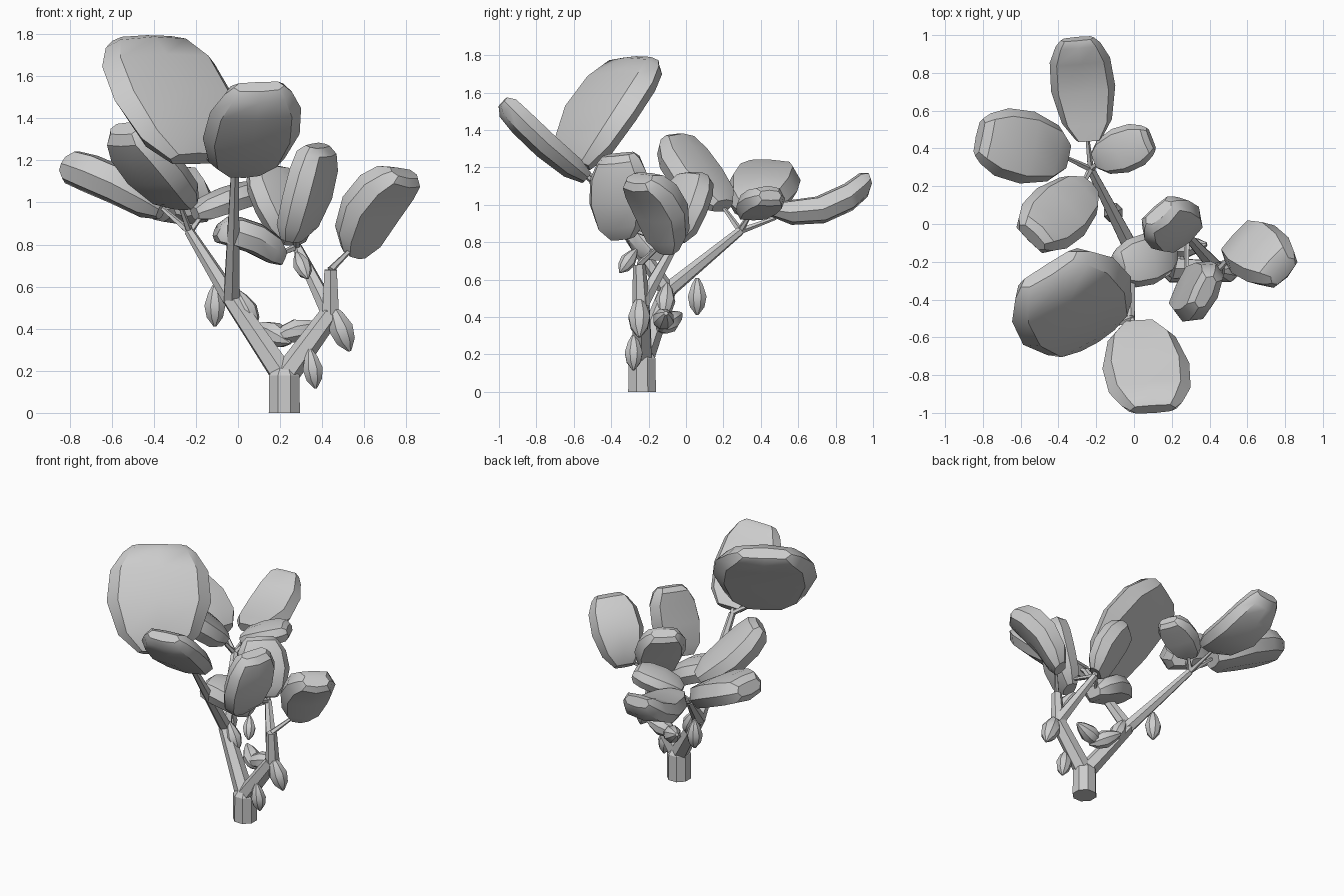
import bpy, bmesh
from math import sin, cos, pi
from mathutils import Vector as V

if "Cube" in bpy.data.objects:
    bpy.data.objects.remove(bpy.data.objects["Cube"])


def skin_rings(name, rings, angle=0.5):
    """Bridge equal-length rings into a closed, angle-smoothed object."""
    bm = bmesh.new()
    vs = [[bm.verts.new(p) for p in r] for r in rings]
    n = len(vs[0])
    for a, b in zip(vs, vs[1:]):
        for i in range(n):
            bm.faces.new((a[i], a[(i + 1) % n], b[(i + 1) % n], b[i]))
    bm.faces.new(vs[0][::-1])
    bm.faces.new(vs[-1])
    bmesh.ops.recalc_face_normals(bm, faces=bm.faces)
    me = bpy.data.meshes.new(name)
    bm.to_mesh(me)
    bm.free()
    ob = bpy.data.objects.new(name, me)
    bpy.context.collection.objects.link(ob)
    bpy.ops.object.select_all(action='DESELECT')
    ob.select_set(True)
    bpy.context.view_layer.objects.active = ob
    bpy.ops.object.shade_smooth_by_angle(angle=angle)
    return ob


def lathe(name, a, b, profile, sides):
    """Round body from a to b; profile holds (fraction along, radius)."""
    a, b = V(a), V(b)
    q = (b - a).to_track_quat('Z', 'Y')
    rings = []
    for t, r in profile:
        c = a.lerp(b, t)
        rings.append([c + q @ V((r * cos(2 * pi * (i + .5) / sides), r * sin(2 * pi * (i + .5) / sides), 0))
                      for i in range(sides)])
    return skin_rings(name, rings)


def leaf(i, base, tip, side, thick, bend):
    """Thick leaf pad along a bent spine."""
    base, tip, side = V(base), V(tip), V(side)
    nrm = side.cross(tip - base).normalized()
    section = [(-1, 0), (-.78, .46), (0, .6), (.78, .46), (1, 0), (.78, -.5), (0, -.55), (-.78, -.5)]
    rows = [(-.02, .4, .5), (.14, .78, .9), (.45, 1, 1), (.75, .94, 1), (.93, .7, .9), (1, .52, .45)]
    rings = []
    for t, w, h in rows:
        c = base.lerp(tip, t) + nrm * bend * 4 * t * (1 - t)
        rings.append([c + side * (.5 * w * x) + nrm * (thick * h * y) for x, y in section])
    skin_rings(f"leaf_{i}", rings, 0.6)


# Trunk and limbs
root, fork_r = (.22, -.235, .17), (.44, -.24, .47)
fork_l, back, front = (-.03, -.1, .54), (-.23, .29, .86), (-.015, -.5, 1.13)
top_r, in_r = (.44, -.25, .68), (.28, -.06, .79)
lathe("trunk", (.22, -.235, 0), (.22, -.235, .21), [(0, .08), (.85, .078), (1, .055)], 8)
limbs = [(root, fork_l, .062, .046), (root, fork_r, .062, .05),
         (fork_l, back, .044, .024), (fork_l, front, .044, .022),
         (fork_r, top_r, .046, .034), (fork_r, in_r, .045, .024)]
for i, (a, b, r0, r1) in enumerate(limbs):
    lathe(f"limb_{i}", a, b, [(0, r0), (1, r1)], 6)

# Twigs reaching the leaves
twigs = [(back, (-.38, .36, .99)), (back, (-.25, .48, .93)), (back, (-.17, .34, .94)),
         (back, (-.28, .19, 1.0)), (front, (-.2, -.57, 1.25)), (front, (.01, -.57, 1.18)),
         (top_r, (.55, -.13, .79)), (in_r, (.28, -.3, .87)), (in_r, (.27, -.05, .88)),
         (in_r, (.19, -.15, .75))]
for i, (a, b) in enumerate(twigs):
    lathe(f"twig_{i}", a, b, [(0, .018), (1, .01)], 5)

# Leaves: base, tip, width vector, thickness, bend
leaves = [
    ((-.21, -.59, 1.22), (-.45, -.24, 1.77), (.57, .36, .01), .15, .04),
    ((.03, -.54, 1.15), (.1, -.98, 1.55), (.46, .03, .02), .12, .02),
    ((-.24, .46, .97), (-.3, .98, 1.14), (-.34, -.03, 0), .13, .075),
    ((-.37, .36, .97), (-.82, .46, 1.18), (-.08, -.38, .02), .16, -.02),
    ((-.2, .34, .95), (.09, .45, 1.05), (.09, -.23, 0), .11, .01),
    ((-.25, .19, 1.0), (-.54, -.07, 1.35), (-.25, .25, 0), .15, -.02),
    ((.55, -.09, .77), (.79, -.25, 1.14), (.23, .25, -.03), .16, -.05),
    ((.26, -.34, .83), (.38, -.36, 1.27), (.15, .32, .03), .14, .02),
    ((.27, -.06, .82), (.13, .06, 1.16), (.25, .22, 0), .13, .02),
    ((.21, -.15, .74), (-.1, -.23, .87), (-.05, .27, 0), .13, .03),
]
for i, args in enumerate(leaves):
    leaf(i, *args)

# Ribbed pods: centre, long-axis direction, half length
pods = [((-.11, .06, .51), (0, 0, 1), .1), ((.04, -.11, .49), (-.4, .1, .85), .1),
        ((.17, -.09, .375), (-.75, .6, .4), .11), ((.28, -.12, .39), (.85, .1, .25), .11),
        ((.49, -.25, .4), (-.35, 0, .9), .115), ((.355, -.28, .21), (-.15, 0, 1), .095),
        ((.305, -.31, .7), (-.3, .5, .7), .08)]
for i, (c, d, n) in enumerate(pods):
    c, h = V(c), V(d).normalized() * n
    lathe(f"pod_{i}", c - h, c + h,
          [(0, .07 * n), (.22, .42 * n), (.5, .54 * n), (.8, .34 * n), (1, .1 * n)], 8)
